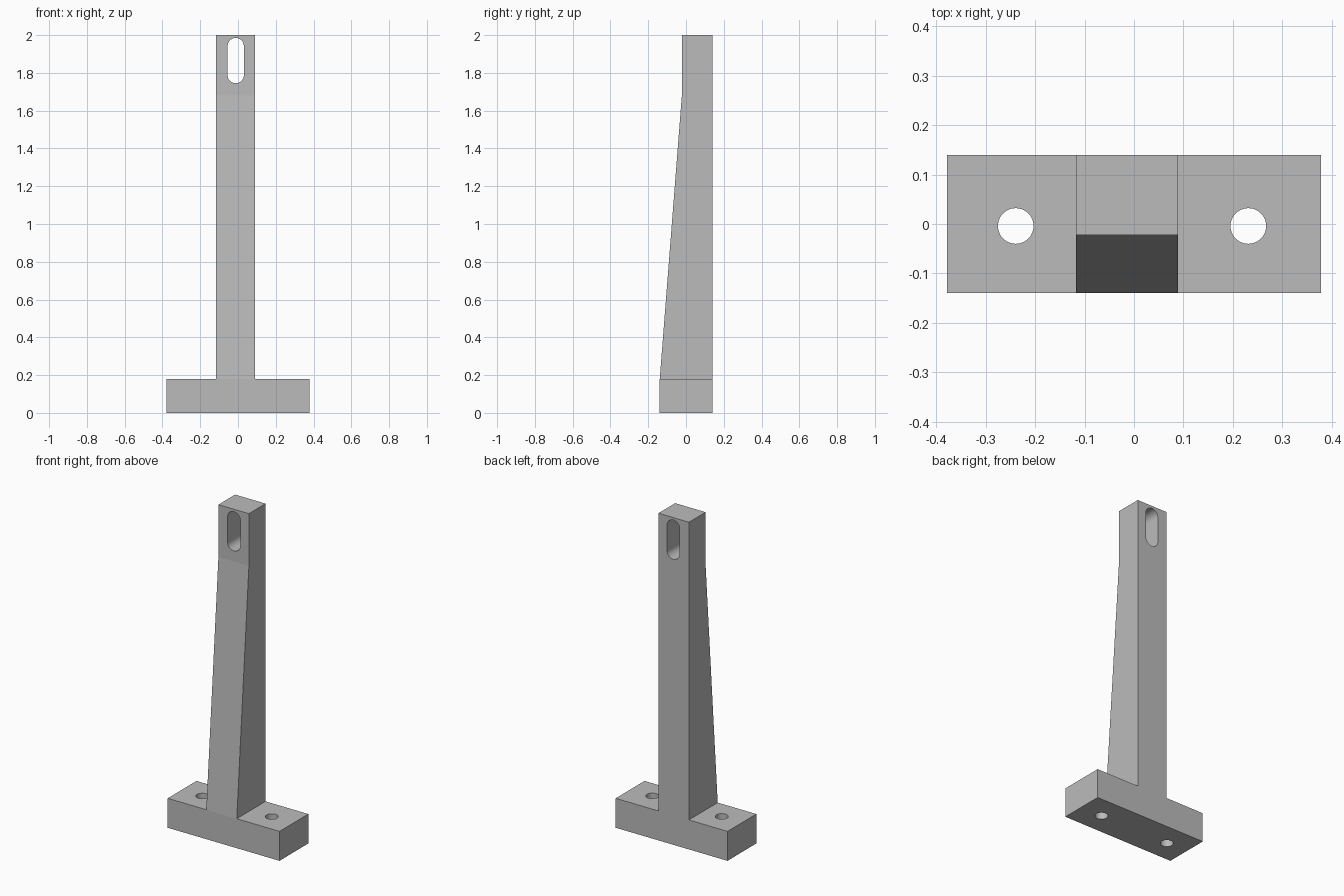
import bpy
import bmesh
import math
from mathutils import Matrix

cube = bpy.data.objects.get("Cube")
if cube:
    bpy.data.objects.remove(cube, do_unlink=True)

grey = bpy.data.materials.new("plain grey")
grey.use_nodes = True
colour = (0.5, 0.5, 0.5, 1)
grey.diffuse_color = colour
grey.node_tree.nodes["Principled BSDF"].inputs["Base Color"].default_value = colour


def prism(name, profile, depth, matrix):
    """Extrude a 2D outline along local z, then place it."""
    bm = bmesh.new()
    face = bm.faces.new([bm.verts.new((u, v, 0)) for u, v in profile])
    new = bmesh.ops.extrude_face_region(bm, geom=[face])["geom"]
    top = [v for v in new if isinstance(v, bmesh.types.BMVert)]
    bmesh.ops.translate(bm, vec=(0, 0, depth), verts=top)
    bmesh.ops.transform(bm, matrix=matrix, verts=bm.verts)
    bmesh.ops.recalc_face_normals(bm, faces=bm.faces)
    mesh = bpy.data.meshes.new(name)
    bm.to_mesh(mesh)
    bm.free()
    mesh.materials.append(grey)
    obj = bpy.data.objects.new(name, mesh)
    bpy.context.collection.objects.link(obj)
    return obj


def arc(cx, cy, radius, start, end, steps):
    angles = [start + (end - start) * i / steps for i in range(steps + 1)]
    return [(cx + radius * math.cos(a), cy + radius * math.sin(a)) for a in angles]


def apply_boolean(target, other, operation):
    mod = target.modifiers.new(operation.title(), 'BOOLEAN')
    mod.operation = operation
    mod.solver = 'EXACT'
    mod.object = other
    bpy.context.view_layer.objects.active = target
    bpy.ops.object.modifier_apply(modifier=mod.name)
    bpy.data.objects.remove(other, do_unlink=True)


# Foot block
w, d, h = 0.378, 0.139, 0.18
bracket = prism("bracket", [(-w, -d), (w, -d), (w, d), (-w, d)], h, Matrix())

# Tapered upright: side outline in (y, z), extruded along x
left, right = -0.117, 0.089
side = [(-d, 0), (d, 0), (d, 2), (-0.022, 2), (-0.022, 1.68), (-d, h)]
side_axes = Matrix(((0, 0, 1, left), (1, 0, 0, 0), (0, 1, 0, 0), (0, 0, 0, 1)))
upright = prism("upright", side, right - left, side_axes)
apply_boolean(bracket, upright, 'UNION')

# Bolt holes through the foot
for x in (-0.239, 0.231):
    circle = arc(x, -0.004, 0.036, 0, math.tau, 48)[:-1]
    hole = prism("bolt_hole", circle, h + 0.2, Matrix.Translation((0, 0, -0.1)))
    apply_boolean(bracket, hole, 'DIFFERENCE')

# Rounded slot through the top of the upright, front to back
r, x = 0.043, -0.012
slot_outline = (arc(x, 1.985 - r, r, 0, math.pi, 24)
                + arc(x, 1.745 + r, r, math.pi, math.tau, 24))
slot_axes = Matrix(((1, 0, 0, 0), (0, 0, 1, -0.3), (0, 1, 0, 0), (0, 0, 0, 1)))
slot = prism("slot", slot_outline, 0.6, slot_axes)
apply_boolean(bracket, slot, 'DIFFERENCE')

# Smooth the hole walls while keeping flat faces crisp; the slope edge stays sharp
bpy.ops.object.select_all(action='DESELECT')
bracket.select_set(True)
bpy.context.view_layer.objects.active = bracket
bpy.ops.object.shade_smooth_by_angle(angle=math.radians(30))
for poly in bracket.data.polygons:
    n = poly.normal
    if poly.area > 0.02:
        poly.use_smooth = False
